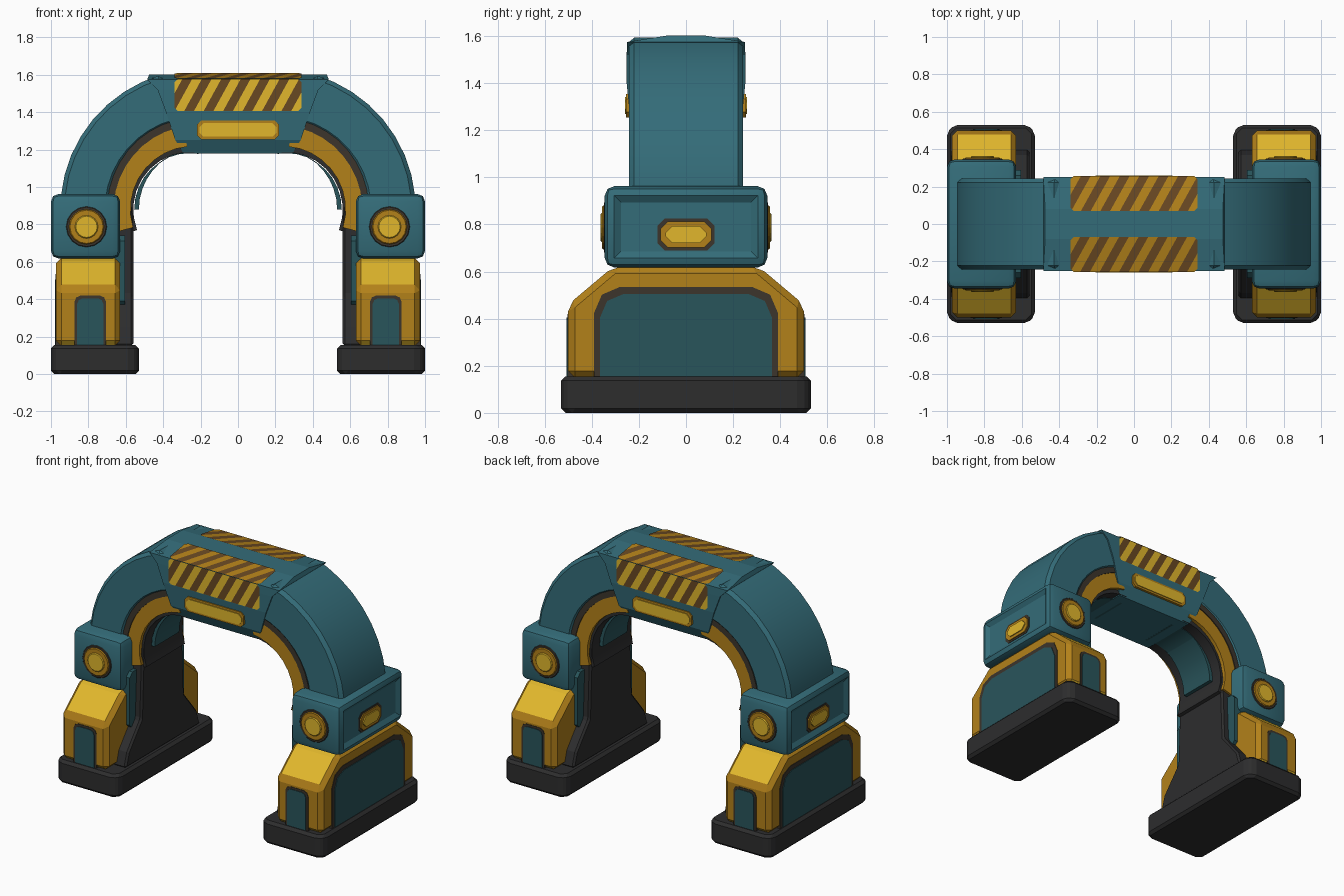
import bpy, bmesh, math
from mathutils import Vector, Matrix

if "Cube" in bpy.data.objects:
    bpy.data.objects.remove(bpy.data.objects["Cube"])


def material(name, r, g, b):
    m = bpy.data.materials.new(name)
    m.diffuse_color = (r, g, b, 1)
    m.use_nodes = True
    m.node_tree.nodes["Principled BSDF"].inputs["Base Color"].default_value = m.diffuse_color
    return m


TEAL = material("teal", 0.034, 0.15, 0.19)
DEEP = material("deep teal", 0.022, 0.09, 0.105)
DARK = material("charcoal", 0.026, 0.026, 0.027)
EDGE = material("dark brown seam", 0.045, 0.035, 0.025)
YELLOW = material("bright yellow", 0.75, 0.47, 0.025)
OCHRE = material("ochre", 0.45, 0.22, 0.01)
BROWN = material("stripe brown", 0.14, 0.065, 0.016)


def finish(name, bm, mats, bevel=0.0, mirror=True, smooth=None, rule=None, segs=1, fix=True):
    """Bevel, colour, shade and mirror a mesh, then link it."""
    if fix:
        bmesh.ops.recalc_face_normals(bm, faces=bm.faces)
    if bevel:
        edges = [e for e in bm.edges if e.calc_face_angle(0) > math.radians(28)]
        bmesh.ops.bevel(bm, geom=edges, offset=bevel, segments=segs, profile=0.5,
                        affect='EDGES', clamp_overlap=True)
    bm.normal_update()
    if rule:
        for f in bm.faces:
            f.material_index = rule(f)
    me = bpy.data.meshes.new(name)
    bm.to_mesh(me)
    bm.free()
    for m in mats:
        me.materials.append(m)
    ob = bpy.data.objects.new(name, me)
    bpy.context.collection.objects.link(ob)
    if smooth:
        bpy.ops.object.select_all(action='DESELECT')
        ob.select_set(True)
        bpy.context.view_layer.objects.active = ob
        bpy.ops.object.shade_smooth_by_angle(angle=math.radians(smooth))
    if mirror:
        ob.modifiers.new("mirror", 'MIRROR').use_mirror_merge = False
    return ob


def prism(name, pts, axis, lo, hi, mats, **kw):
    """Extrude a 2D outline along an axis between lo and hi."""
    place = {'x': lambda a, b, h: (h, a, b),
             'y': lambda a, b, h: (a, h, b),
             'z': lambda a, b, h: (a, b, h)}[axis]
    bm = bmesh.new()
    rings = [[bm.verts.new(place(a, b, h)) for a, b in pts] for h in (lo, hi)]
    bm.faces.new(rings[0])
    bm.faces.new(rings[1])
    n = len(pts)
    for i in range(n):
        j = (i + 1) % n
        bm.faces.new((rings[0][i], rings[0][j], rings[1][j], rings[1][i]))
    return finish(name, bm, mats, **kw)


def chamfer_rect(a0, a1, b0, b1, c):
    return [(a0 + c, b0), (a1 - c, b0), (a1, b0 + c), (a1, b1 - c),
            (a1 - c, b1), (a0 + c, b1), (a0, b1 - c), (a0, b0 + c)]


def door(half, z0, z1, c, mid=0.0):
    """Panel outline with a rounded top."""
    k = c * 0.3
    right = [(half, z0), (half, z1 - c), (half - k, z1 - k), (half - c, z1)]
    return [(mid + a, b) for a, b in right] + [(mid - a, b) for a, b in reversed(right)]


def circle(cx, cz, r, n=16):
    return [(cx + r * math.cos(2 * math.pi * i / n), cz + r * math.sin(2 * math.pi * i / n))
            for i in range(n)]


def arc_band(name, r_in, r_out, t0, t1, half, mat, n=9, **kw):
    """Curved arch segment; radii are functions of the angle."""
    ts = [math.radians(t0 + (t1 - t0) * i / n) for i in range(n + 1)]
    bm = bmesh.new()
    rings = []
    for t in ts:
        ring = []
        for r, y in ((r_in(t), -half), (r_out(t), -half), (r_out(t), half), (r_in(t), half)):
            ring.append(bm.verts.new((0.2 + r * math.cos(t), y, 0.88 + r * math.sin(t))))
        rings.append(ring)
    for a, b in zip(rings, rings[1:]):
        for i in range(4):
            j = (i + 1) % 4
            bm.faces.new((a[i], a[j], b[j], b[i]))
    bm.faces.new(rings[0])
    bm.faces.new(rings[-1])
    return finish(name, bm, [mat], smooth=35, **kw)


# feet
prism("foot", chamfer_rect(0.53, 1.0, -0.53, 0.53, 0.04), 'z', 0, 0.155, [DARK], bevel=0.018)

# yellow leg housings, ochre on the sides and lower ends
leg = [(0.5, 0.15), (0.5, 0.46), (0.31, 0.62), (-0.31, 0.62), (-0.5, 0.46), (-0.5, 0.15)]
prism("leg_housing", leg, 'x', 0.63, 0.972, [YELLOW, OCHRE], bevel=0.028,
      rule=lambda f: int(abs(f.normal.x) > 0.5 or abs(f.normal.y) > 0.9))

# leg panels with seams
prism("side_panel_seam", door(0.39, 0.155, 0.535, 0.11), 'x', 0.95, 0.975, [EDGE])
prism("side_panel", door(0.365, 0.155, 0.505, 0.10), 'x', 0.95, 0.979, [DEEP])
prism("end_panel_seam", door(0.085, 0.155, 0.42, 0.035, 0.79), 'y', -0.503, 0.503, [EDGE])
prism("end_panel", door(0.07, 0.155, 0.405, 0.03, 0.79), 'y', -0.507, 0.507, [DEEP])

# dark inner pillar flaring to the foot, with teal backing
pillar = [(0.4, 0.15), (0.37, 0.25), (0.23, 0.42), (0.21, 0.9)]
prism("inner_pillar", pillar + [(-a, b) for a, b in reversed(pillar)], 'x', 0.56, 0.66,
      [DARK], bevel=0.012)
prism("pillar_backing", chamfer_rect(-0.29, 0.29, 0.36, 0.74, 0.03), 'x', 0.605, 0.66, [DEEP])

# shoulder block with a recessed outer face
bm = bmesh.new()
bmesh.ops.create_cube(bm, size=1, matrix=Matrix.Translation((0.815, 0, 0.79))
                      @ Matrix.Diagonal((0.37, 0.69, 0.345, 1)))
bmesh.ops.bevel(bm, geom=bm.edges[:], offset=0.04, segments=2, profile=0.5, affect='EDGES')
bm.normal_update()
outer = max(bm.faces, key=lambda f: f.calc_center_median().x)
bmesh.ops.inset_region(bm, faces=[outer], thickness=0.04, depth=-0.018)
finish("shoulder_block", bm, [TEAL], smooth=25)

# shoulder lamps, front and back, and outer lamp
for nm, r, d, m in (("lamp_seam", 0.11, 0.349, EDGE), ("lamp_ring", 0.094, 0.356, OCHRE),
                    ("lamp_lens", 0.062, 0.363, YELLOW)):
    prism(nm, circle(0.81, 0.787, r), 'y', -d, d, [m], bevel=0.005)
for nm, g, d, m in (("outer_lamp_seam", 0.02, 0.985, EDGE), ("outer_lamp_ring", 0.008, 0.992, OCHRE),
                    ("outer_lamp_lens", -0.012, 0.999, YELLOW)):
    prism(nm, chamfer_rect(-0.1 - g, 0.1 + g, 0.71 - g, 0.805 + g, 0.03), 'x', 0.95, d, [m])

# arch: teal shell, ochre inner band, dark lining, teal underside strip
arc_band("arch_shell", lambda t: 0.475 + 0.015 * math.cos(t), lambda t: 0.75, -3, 74, 0.243, TEAL, bevel=0.022)
arc_band("arch_seam", lambda t: 0.45 + 0.015 * math.cos(t), lambda t: 0.5, -5, 74, 0.236, EDGE)
arc_band("arch_band", lambda t: 0.335 + 0.04 * math.cos(t), lambda t: 0.48, -15, 78, 0.23, OCHRE)
arc_band("arch_lining", lambda t: 0.30 + 0.06 * math.cos(t), lambda t: 0.44, -18, 84, 0.205, DARK)
arc_band("arch_underside", lambda t: 0.295 + 0.06 * math.cos(t), lambda t: 0.33, 0, 88, 0.13, DEEP)

# top beam lofted from rectangles: height, half length, half depth
bm = bmesh.new()
levels = [(1.178, 0.29, 0.2), (1.25, 0.335, 0.237), (1.40, 0.385, 0.252), (1.52, 0.43, 0.252),
          (1.575, 0.485, 0.25), (1.602, 0.475, 0.08)]
rings = [[bm.verts.new((sx * hx, sy * hy, z)) for sx, sy in ((-1, -1), (1, -1), (1, 1), (-1, 1))]
         for z, hx, hy in levels]
for a, b in zip(rings, rings[1:]):
    for i in range(4):
        j = (i + 1) % 4
        bm.faces.new((a[i], a[j], b[j], b[i]))
bm.faces.new(rings[0])
bm.faces.new(rings[-1])
finish("top_beam", bm, [TEAL], mirror=False)

# light bar on both beam faces
for nm, g, d, m in (("light_bar_frame", 0.0, 0.254, OCHRE), ("light_bar", 0.014, 0.259, YELLOW)):
    prism(nm, chamfer_rect(-0.22 + g, 0.22 - g, 1.255 + g, 1.355 - g, 0.022), 'y', -d, d, [m],
          mirror=False)


def hazard(name, origin, up, turn):
    """Striped sheet: a slab cut by slanted planes, coloured by stripe parity."""
    w, h, slant, step = 0.68, up.length, 0.55, 0.052
    bm = bmesh.new()
    bm.faces.new([bm.verts.new((x, y, 0)) for x, y in chamfer_rect(0, w, 0, h, 0.018)])
    for k in range(-3, 14):
        bmesh.ops.bisect_plane(bm, geom=bm.verts[:] + bm.edges[:] + bm.faces[:],
                               plane_co=(k * step, 0, 0), plane_no=(1, -slant, 0))

    def stripe(f):
        c = f.calc_center_median()
        return math.floor((c.x - slant * c.y) / step) % 2

    for f in bm.faces:
        f.material_index = stripe(f)
    x = Vector((1, 0, 0))
    y = up.normalized()
    frame = Matrix((x, y, x.cross(y))).transposed().to_4x4()
    bm.transform(Matrix.Rotation(turn, 4, 'Z') @ Matrix.Translation(origin) @ frame)
    finish(name, bm, [YELLOW if "top" not in name else OCHRE, BROWN], mirror=False, fix=False)


# hazard stripes on the beam's faces and top, repeated by a half turn
for side, turn in (("front", 0), ("back", math.pi)):
    hazard(side + "_hazard_face", Vector((-0.34, -0.257, 1.405)), Vector((0, 0, 0.172)), turn)
    hazard(side + "_hazard_top", Vector((-0.34, -0.256, 1.58)), Vector((0, 0.186, 0.029)), turn)
